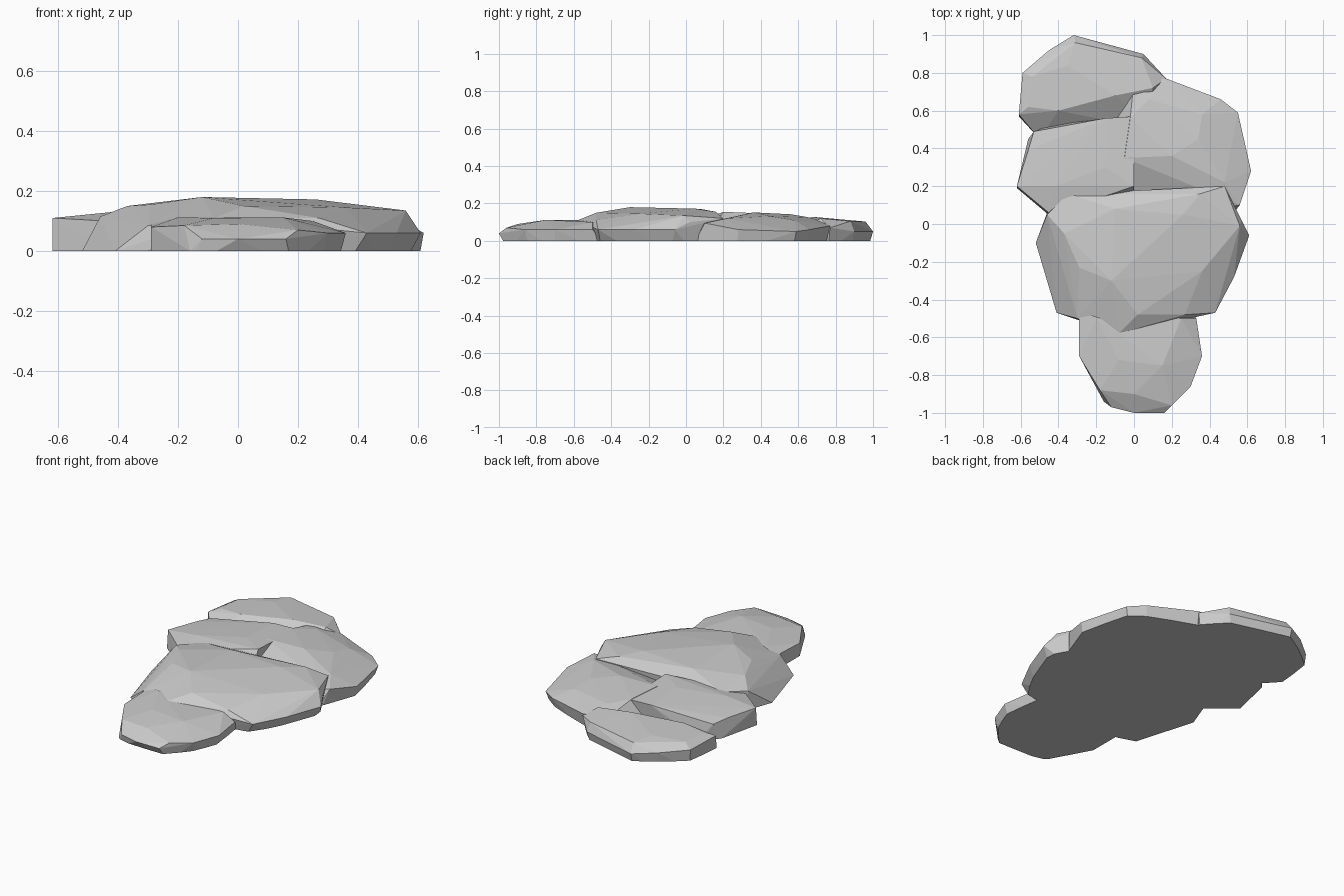
import bpy, bmesh


def slab(name, base, rim, crown):
    """Chiselled slab: convex skin over a footprint, a rim and a few crown points."""
    bm = bmesh.new()
    pts = [(x, y, 0) for x, y in base] + [(x, y, -0.05) for x, y in base]
    for p in pts + rim + crown:
        bm.verts.new(p)
    r = bmesh.ops.convex_hull(bm, input=bm.verts)
    loose = {g for g in r["geom_interior"] + r["geom_unused"]
             if isinstance(g, bmesh.types.BMVert)}
    bmesh.ops.delete(bm, geom=list(loose), context='VERTS')
    bmesh.ops.recalc_face_normals(bm, faces=bm.faces)
    me = bpy.data.meshes.new(name)
    bm.to_mesh(me)
    bm.free()
    ob = bpy.data.objects.new(name, me)
    bpy.context.collection.objects.link(ob)
    return ob


# Tallest slab in the middle
main = slab(
    "rock_shelf",
    [(-0.41, -0.47), (-0.52, -0.10), (-0.46, 0.06), (-0.2, 0.15), (0.4, 0.18),
     (0.54, 0.03), (0.55, -0.08), (0.47, -0.29), (0.36, -0.45), (-0.05, -0.53)],
    [(-0.46, 0.05, 0.115), (0.57, 0.02, 0.10), (0.61, -0.06, 0.06),
     (0.53, -0.28, 0.06), (0.43, -0.47, 0.06), (-0.08, -0.58, 0.11),
     (-0.30, -0.50, 0.085), (0.48, 0.20, 0.12), (-0.35, 0.16, 0.12)],
    [(-0.37, -0.05, 0.15), (-0.29, -0.23, 0.155), (-0.12, -0.30, 0.18),
     (0.02, -0.48, 0.15), (0.27, -0.48, 0.11), (0.36, -0.25, 0.145),
     (0.56, -0.01, 0.135), (0.26, 0.05, 0.172), (-0.10, 0.08, 0.17),
     (0.10, 0.04, 0.172), (0.35, 0.16, 0.155)])

# Low slab at the front
front = slab(
    "front_slab",
    [(-0.29, -0.70), (-0.29, -0.45), (0.30, -0.45), (0.33, -0.70),
     (0.27, -0.84), (0.18, -0.95), (-0.16, -0.94)],
    [(-0.12, -0.97, 0.04), (0.0, -1.0, 0.04), (0.16, -1.0, 0.04),
     (0.30, -0.86, 0.06), (0.36, -0.70, 0.06), (0.33, -0.50, 0.06),
     (-0.29, -0.70, 0.08), (-0.29, -0.45, 0.09)],
    [(-0.18, -0.88, 0.085), (0.0, -0.90, 0.09), (0.20, -0.96, 0.07),
     (0.15, -0.75, 0.112), (-0.08, -0.72, 0.11), (-0.20, -0.50, 0.112),
     (0.25, -0.50, 0.10)])

# Broad slab at the back right
right = slab(
    "right_slab",
    [(0.17, 0.74), (0.44, 0.63), (0.52, 0.57), (0.60, 0.27), (0.52, 0.05),
     (0.0, 0.0), (-0.15, 0.50), (0.0, 0.72)],
    [(0.17, 0.77, 0.08), (0.46, 0.66, 0.06), (0.55, 0.59, 0.05),
     (0.62, 0.28, 0.06), (0.56, 0.10, 0.095), (0.0, 0.76, 0.10)],
    [(0.08, 0.66, 0.125), (0.36, 0.58, 0.11), (0.34, 0.45, 0.132),
     (0.20, 0.36, 0.152), (-0.02, 0.56, 0.142), (-0.05, 0.35, 0.15),
     (0.48, 0.22, 0.12)])

# Slab at the back left
back = slab(
    "back_slab",
    [(-0.61, 0.57), (-0.58, 0.79), (-0.44, 0.90), (-0.32, 0.97), (0.03, 0.88),
     (0.15, 0.76), (0.10, 0.50), (-0.50, 0.45)],
    [(-0.61, 0.58, 0.08), (-0.59, 0.80, 0.07), (-0.45, 0.92, 0.06),
     (-0.32, 1.0, 0.05), (0.05, 0.90, 0.05), (0.17, 0.77, 0.07)],
    [(-0.56, 0.62, 0.10), (-0.54, 0.78, 0.10), (-0.31, 0.96, 0.103),
     (0.04, 0.88, 0.105), (-0.35, 0.84, 0.113), (-0.10, 0.68, 0.128),
     (0.10, 0.72, 0.12), (-0.40, 0.60, 0.112)])

# Wedge between them on the left
left = slab(
    "left_slab",
    [(-0.62, 0.19), (-0.56, 0.45), (-0.45, 0.52), (0.0, 0.55), (0.0, 0.1),
     (-0.43, 0.03)],
    [(-0.62, 0.20, 0.11), (-0.56, 0.39, 0.105), (-0.53, 0.49, 0.095),
     (-0.44, 0.05, 0.10)],
    [(-0.42, 0.20, 0.13), (-0.25, 0.48, 0.132), (-0.15, 0.56, 0.14),
     (0.0, 0.57, 0.14), (-0.15, 0.30, 0.15), (0.0, 0.2, 0.155)])

# Fuse the slabs into one rock
parts = [front, right, back, left]
for p in parts:
    m = main.modifiers.new("fuse", 'BOOLEAN')
    m.operation, m.solver, m.object = 'UNION', 'EXACT', p
dg = bpy.context.evaluated_depsgraph_get()
bm = bmesh.new()
bm.from_mesh(bpy.data.meshes.new_from_object(main.evaluated_get(dg)))
main.modifiers.clear()
for p in parts:
    bpy.data.objects.remove(p)

# Slice off the underside flat at ground level
r = bmesh.ops.bisect_plane(bm, geom=bm.verts[:] + bm.edges[:] + bm.faces[:],
                           dist=1e-5, plane_co=(0, 0, 0), plane_no=(0, 0, -1),
                           clear_outer=True)
rim = [e for e in bm.edges if e.is_boundary]
bmesh.ops.triangle_fill(bm, edges=rim, use_beauty=True, normal=(0, 0, -1))
bmesh.ops.recalc_face_normals(bm, faces=bm.faces)
bm.to_mesh(main.data)
bm.free()
